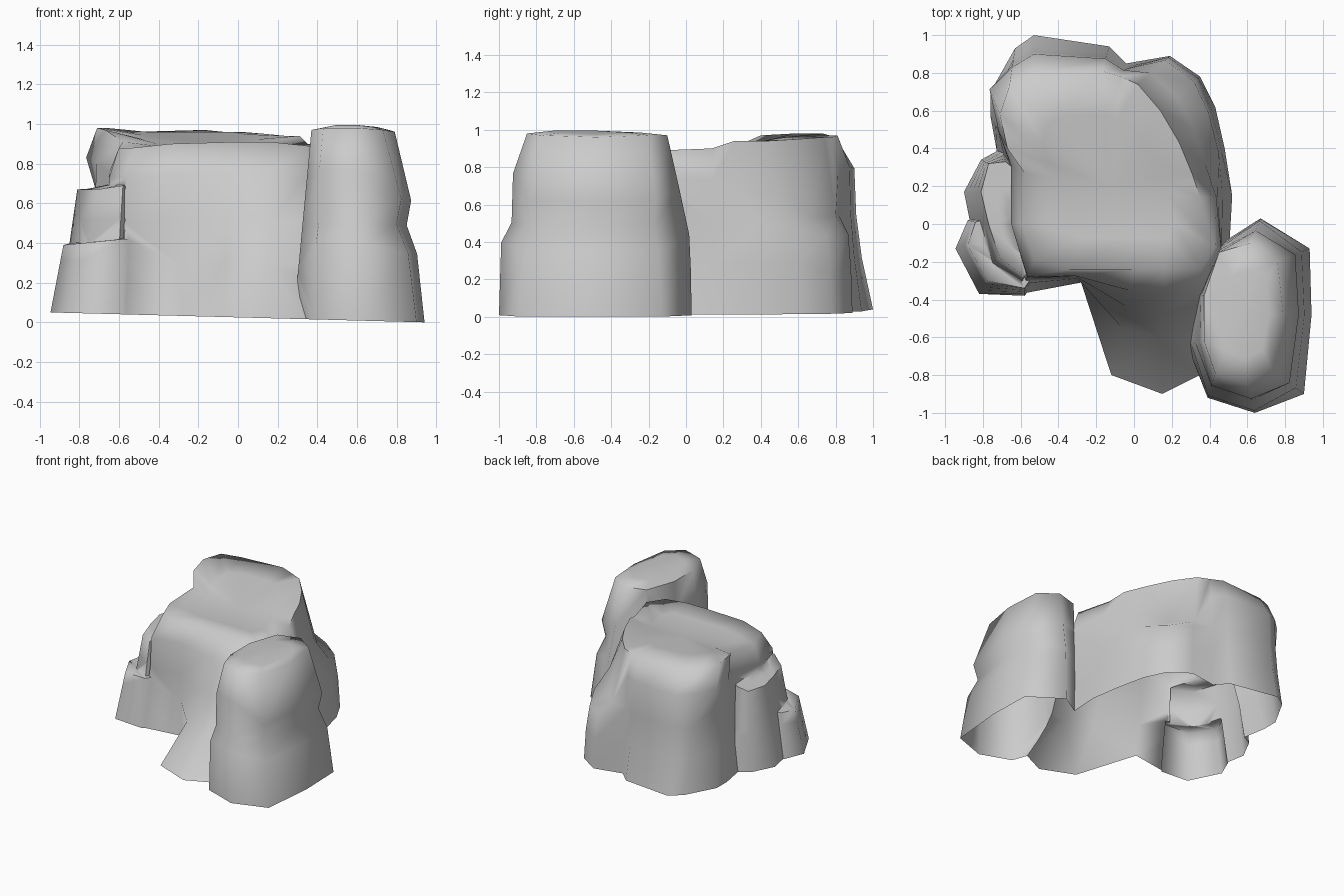
import bpy
import bmesh
from mathutils import Vector
from math import radians

default_cube = bpy.data.objects.get("Cube")
if default_cube:
    bpy.data.objects.remove(default_cube, do_unlink=True)

stone = bpy.data.materials.new("grey stone")
stone.use_nodes = True
stone.diffuse_color = (0.6, 0.6, 0.6, 1)
stone.node_tree.nodes["Principled BSDF"].inputs["Base Color"].default_value = stone.diffuse_color
stone.node_tree.nodes["Principled BSDF"].inputs["Roughness"].default_value = 0.9

# Wall profiles: (height fraction, how far the wall has moved from foot to rim)
PROFILES = {
    "wall": [(0, 0), (.3, .3), (.55, .45), (.82, .5), (1, 1)],
    "bulge": [(0, 0), (.3, .3), (.66, .9), (.84, -.1), (1, 1)],
    "skirt": [(0, 0), (.3, .45), (.55, .65), (.82, .8), (1, 1)],
    "shoulder": [(0, 0), (.3, .1), (.5, .18), (.68, .6), (1, 1)],
    "low_shoulder": [(0, 0), (.25, .05), (.45, .15), (.55, .6), (1, 1)],
    "pillar_front": [(0, 0), (.4, .08), (.51, .45), (.78, .5), (1, 1)],
    "pillar_side": [(0, 0), (.36, .25), (.51, .6), (.64, .45), (1, 1)],
    "pillar_back": [(0, 0), (.25, .03), (.45, .1), (.7, .5), (1, 1)],
    "straight": [(0, 0), (.25, .25), (.5, .5), (.75, .75), (1, 1)],
}

# The foot of the rock lies on a slightly tilted plane
FOOT_HEIGHT = 0.025
FOOT_NORMAL = Vector((0.0265, 0, 1))


def wall_column(foot, rim, profile, root_depth):
    """Points running up the wall from a buried root to a rim point."""
    low = Vector((*foot, FOOT_HEIGHT - FOOT_NORMAL.x * foot[0]))
    high = Vector(rim)
    points = [low - Vector((0, 0, root_depth))]
    for height, blend in PROFILES[profile]:
        point = low.lerp(high, blend)
        point.z = low.z + (high.z - low.z) * height
        points.append(point)
    return points


def build_rock(name, columns, crown, inner_height, root_depth):
    """Loft wall columns into a closed solid with a shaped cap."""
    bm = bmesh.new()
    grid = [[bm.verts.new(point) for point in wall_column(*column, root_depth)]
            for column in columns]
    centre = Vector(crown)

    # Inner cap ring
    for line in grid:
        rim = line[-1].co
        point = centre.lerp(rim, 0.62)
        point.z = inner_height(point, rim)
        line.append(bm.verts.new(point))

    top = bm.verts.new(centre)
    for line, following in zip(grid, grid[1:] + grid[:1]):
        for level in range(len(line) - 1):
            bm.faces.new((line[level], following[level], following[level + 1], line[level + 1]))
        bm.faces.new((line[-1], following[-1], top))
    bm.faces.new([line[0] for line in reversed(grid)])

    mesh = bpy.data.meshes.new(name)
    bm.to_mesh(mesh)
    bm.free()
    mesh.materials.append(stone)
    rock = bpy.data.objects.new(name, mesh)
    bpy.context.collection.objects.link(rock)
    return rock


def hollow_height(point, rim):
    """The plateau is low in front and climbs to its back rim."""
    climb = min(1, max(0, (point.y - 0.2) / 0.3))
    return 0.89 + 0.07 * climb


def dome_height(point, rim):
    return rim.z + 0.015


def flat_height(point, rim):
    return rim.z + 0.005


# Main plateau, counterclockwise from the crease beside the pillar
plateau = build_rock("rock_formation", [
    ((.50, -.20), (.43, -.12, .89), "wall"),
    ((.52, .15), (.35, .14, .90), "wall"),
    ((.48, .40), (.31, .26, .94), "shoulder"),
    ((.43, .62), (.24, .43, .94), "shoulder"),
    ((.35, .78), (.14, .60, .95), "low_shoulder"),
    ((.19, .89), (.02, .74, .96), "low_shoulder"),
    ((-.04, .85), (-.07, .78, .96), "wall"),
    ((-.13, .94), (-.17, .81, .97), "wall"),
    ((-.53, 1.0), (-.53, .80, .96), "wall"),
    ((-.63, .93), (-.66, .73, .98), "wall"),
    ((-.76, .70), (-.71, .58, .98), "bulge"),
    ((-.76, .57), (-.67, .40, .97), "wall"),
    ((-.72, .35), (-.58, .27, .91), "wall"),
    ((-.70, .00), (-.60, .00, .88), "wall"),
    ((-.60, -.37), (-.53, -.19, .88), "wall"),
    ((-.28, -.31), (-.34, -.24, .90), "wall"),
    ((-.12, -.80), (.00, -.24, .91), "skirt"),
    ((.15, -.90), (.16, -.24, .91), "skirt"),
    ((.35, -.80), (.35, -.24, .89), "skirt"),
], (-.12, .2, .89), hollow_height, 0.1)

# Tall pillar standing forward on the left side
pillar = build_rock("tall_pillar", [
    ((.28, -.64), (.37, -.62, .97), "straight"),
    ((.39, -.92), (.43, -.79, .98), "pillar_front"),
    ((.64, -1.0), (.60, -.85, .98), "pillar_front"),
    ((.90, -.90), (.73, -.77, .97), "pillar_side"),
    ((.94, -.48), (.79, -.48, .96), "pillar_side"),
    ((.93, -.13), (.76, -.20, .97), "pillar_side"),
    ((.67, .03), (.62, -.10, .97), "pillar_back"),
    ((.45, -.11), (.45, -.15, .97), "straight"),
    ((.31, -.36), (.37, -.38, .97), "straight"),
], (.6, -.48, .995), dome_height, 0.13)

# Stepped ledges on the right side
upper_ledge = build_rock("upper_ledge", [
    ((-.60, .34), (-.55, .22, .70), "straight"),
    ((-.70, .40), (-.68, .33, .69), "straight"),
    ((-.81, .34), (-.77, .32, .67), "straight"),
    ((-.90, .17), (-.81, .17, .67), "straight"),
    ((-.87, .02), (-.77, .00, .67), "straight"),
    ((-.80, -.24), (-.71, -.18, .67), "straight"),
    ((-.62, -.35), (-.58, -.28, .69), "straight"),
    ((-.45, -.15), (-.45, -.08, .70), "straight"),
], (-.62, .04, .70), flat_height, 0.16)

lower_ledge = build_rock("lower_ledge", [
    ((-.60, .10), (-.60, .08, .42), "straight"),
    ((-.88, .02), (-.84, .01, .40), "straight"),
    ((-.945, -.13), (-.88, -.11, .39), "straight"),
    ((-.82, -.37), (-.78, -.30, .40), "straight"),
    ((-.58, -.38), (-.58, -.34, .42), "straight"),
    ((-.42, -.20), (-.45, -.15, .42), "straight"),
], (-.66, -.1, .42), flat_height, 0.19)

# Fuse the solids into one continuous skin
bpy.ops.object.select_all(action="DESELECT")
plateau.select_set(True)
bpy.context.view_layer.objects.active = plateau
for part in (pillar, upper_ledge, lower_ledge):
    fuse = plateau.modifiers.new("fuse", "BOOLEAN")
    fuse.operation = "UNION"
    fuse.solver = "EXACT"
    fuse.object = part
    bpy.ops.object.modifier_apply(modifier=fuse.name)
    bpy.data.objects.remove(part, do_unlink=True)

# Trim the buried roots so the shell is open below
shell = bmesh.new()
shell.from_mesh(plateau.data)
bmesh.ops.bisect_plane(shell, geom=shell.verts[:] + shell.edges[:] + shell.faces[:],
                       plane_co=(0, 0, FOOT_HEIGHT + 0.0005), plane_no=FOOT_NORMAL, clear_inner=True)
shell.to_mesh(plateau.data)
shell.free()
bpy.ops.object.shade_smooth_by_angle(angle=radians(75))
